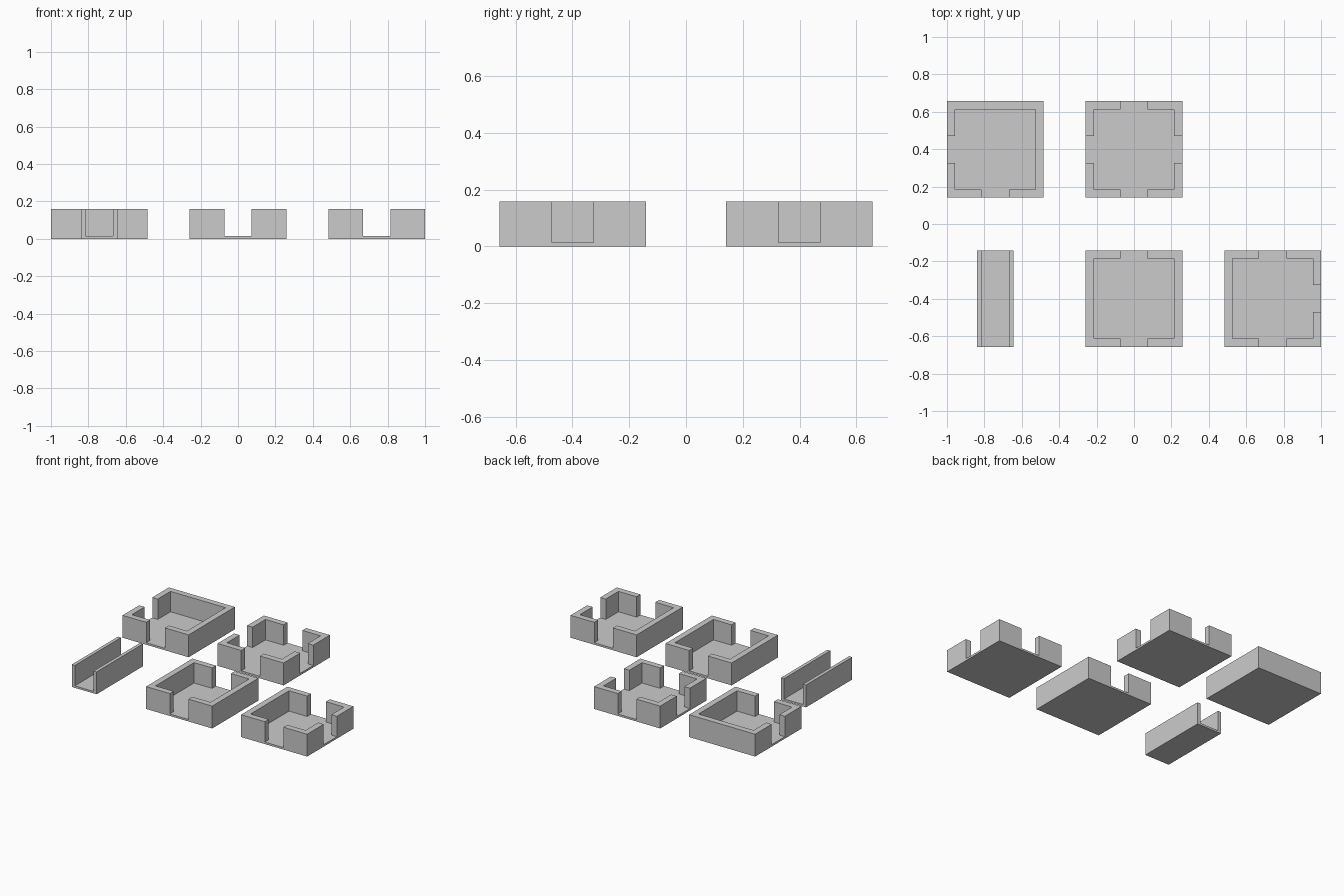
import bpy, bmesh, math
from mathutils import Vector

if "Cube" in bpy.data.objects:
    bpy.data.objects.remove(bpy.data.objects["Cube"])

HALF, WALL, DOOR = 0.258, 0.043, 0.073   # half tile, wall thickness, half doorway
FLOOR, TOP = 0.014, 0.158
CX, CY = 0.742, 0.3985                   # tile spacing


def build_tile(name, centre, xs, ys, is_wall):
    """One closed shell: a floor slab with the wall cells raised on it."""
    zs = [0, FLOOR, TOP]
    nx, ny = len(xs) - 1, len(ys) - 1

    def solid(i, j, k):
        inside = 0 <= i < nx and 0 <= j < ny and 0 <= k < 2
        return inside and (k == 0 or is_wall(i, j))

    bm = bmesh.new()
    grids = (xs, ys, zs)
    for i in range(nx):
        for j in range(ny):
            for k in range(2):
                if not solid(i, j, k):
                    continue
                cell = (i, j, k)
                for axis in range(3):
                    u, v = (axis + 1) % 3, (axis + 2) % 3
                    for side in (0, 1):
                        other = list(cell)
                        other[axis] += 1 if side else -1
                        if solid(*other):
                            continue
                        loop = [(0, 0), (1, 0), (1, 1), (0, 1)]
                        if not side:
                            loop.reverse()
                        verts = []
                        for du, dv in loop:
                            p = Vector()
                            p[axis] = grids[axis][cell[axis] + side]
                            p[u] = grids[u][cell[u] + du]
                            p[v] = grids[v][cell[v] + dv]
                            verts.append(bm.verts.new(p))
                        bm.faces.new(verts)
    # Weld the cells and merge flat areas into clean faces
    bmesh.ops.remove_doubles(bm, verts=bm.verts[:], dist=1e-4)
    bmesh.ops.dissolve_limit(bm, angle_limit=math.radians(1),
                             verts=bm.verts[:], edges=bm.edges[:])
    mesh = bpy.data.meshes.new(name)
    bm.to_mesh(mesh)
    bm.free()
    obj = bpy.data.objects.new(name, mesh)
    obj.location = (*centre, 0)
    bpy.context.collection.objects.link(obj)


def room(name, x, y, doors):
    """Square room; doors is any of N, S, E, W."""
    cuts = [-HALF, WALL - HALF, -DOOR, DOOR, HALF - WALL, HALF]
    door_cells = {"N": (2, 4), "S": (2, 0), "E": (4, 2), "W": (0, 2)}
    openings = {door_cells[d] for d in doors}
    build_tile(name, (x, y), cuts, cuts,
               lambda i, j: (i in (0, 4) or j in (0, 4)) and (i, j) not in openings)


# Rooms
room("corner_room", -CX, CY, "WS")
room("four_door_room", 0, CY, "NSEW")
room("straight_room", 0, -CY, "NS")
room("three_door_room", CX, -CY, "NSE")

# Open-ended corridor
build_tile("corridor", (-CX, -CY), [-0.097, -DOOR, DOOR, 0.097], [-HALF, HALF],
           lambda i, j: i != 1)
